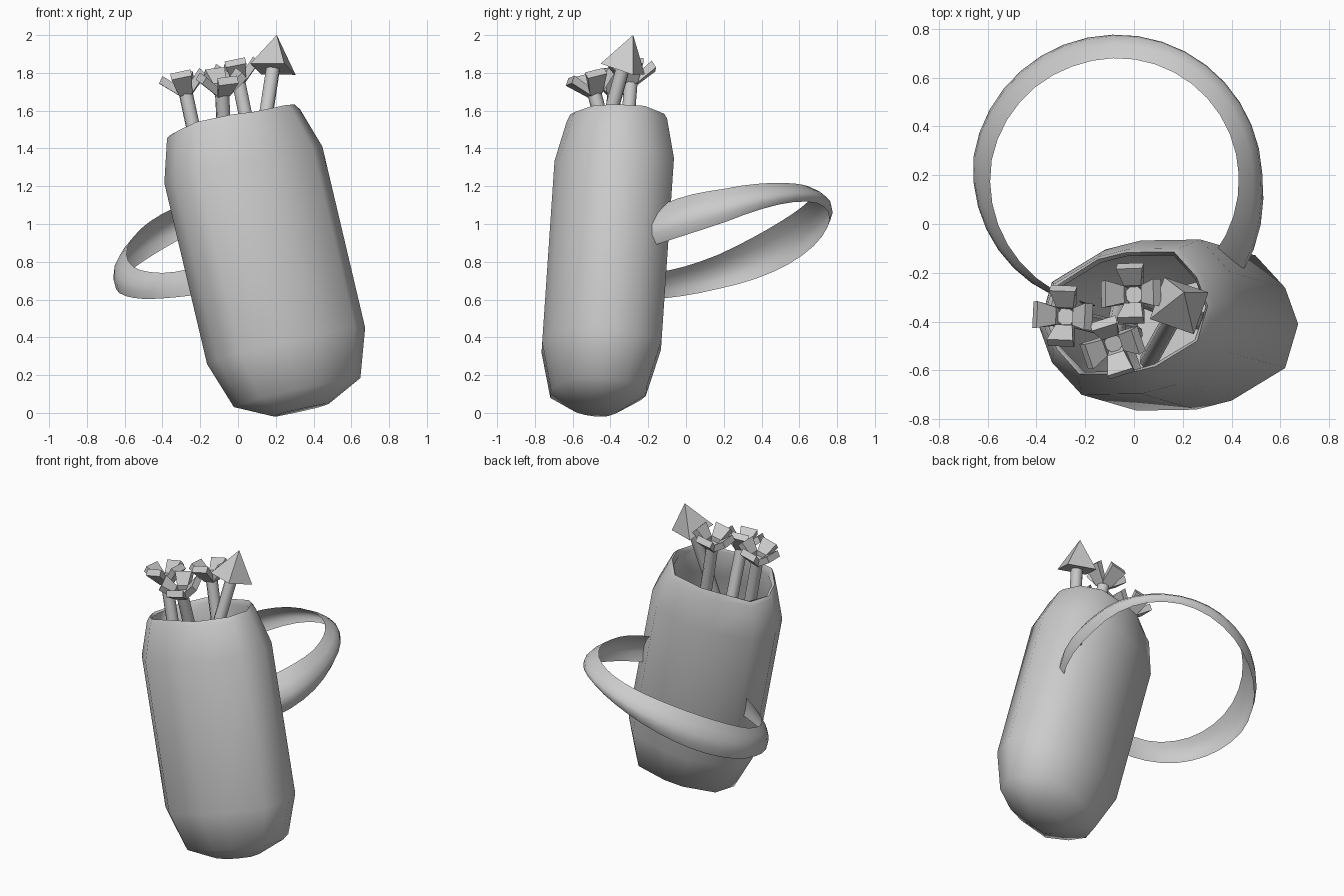
import bpy, bmesh, math, random
from mathutils import Vector, Matrix

random.seed(4)
cube = bpy.data.objects.get("Cube")
if cube:
    bpy.data.objects.remove(cube)

grey = bpy.data.materials.new("plain grey")
grey.use_nodes = True
COLOUR = (0.6, 0.6, 0.6, 1)
grey.diffuse_color = COLOUR
grey.node_tree.nodes["Principled BSDF"].inputs["Base Color"].default_value = COLOUR


def finish(name, bm, angle=None):
    """Turn a bmesh into a named object, smooth below the given angle."""
    mesh = bpy.data.meshes.new(name)
    bm.to_mesh(mesh)
    bm.free()
    obj = bpy.data.objects.new(name, mesh)
    bpy.context.collection.objects.link(obj)
    mesh.materials.append(grey)
    if angle:
        bpy.ops.object.select_all(action="DESELECT")
        obj.select_set(True)
        bpy.context.view_layer.objects.active = obj
        bpy.ops.object.shade_smooth_by_angle(angle=math.radians(angle))


def bridge(bm, low, high):
    n = len(low)
    for i in range(n):
        j = (i + 1) % n
        bm.faces.new((low[i], low[j], high[j], high[i]))


def frame(start, end):
    """Matrix at start whose z axis points to end."""
    rot = (end - start).to_track_quat("Z", "Y").to_matrix().to_4x4()
    return Matrix.Translation(start) @ rot


# Quiver body: a leaning, hollow twelve-sided tube with a skewed oval outline
BOTTOM = Vector((0.335, -0.47, 0.015))
RIM = Vector((-0.03, -0.365, 1.56))
axis = (RIM - BOTTOM).normalized()
side = (Vector((1, 0, 0)) - axis * axis.x).normalized()
back = axis.cross(side)
half = [(0.43, 0.03), (0.375, 0.18), (0.25, 0.315), (0, 0.315), (-0.15, 0.28), (-0.375, 0.15)]
OUTLINE = half + [(-x, -y) for x, y in half]


def oval(bm, along, scale, wobble=0.0):
    centre = BOTTOM.lerp(RIM, along)
    ring = []
    for x, y in OUTLINE:
        lift = random.uniform(-wobble, wobble)
        ring.append(bm.verts.new(centre + (side * x + back * y) * scale + axis * lift))
    return ring


bm = bmesh.new()
profile = [(0, 0.35, 0), (0.06, 0.8, 0), (0.22, 1, 0), (0.84, 1, 0), (0.98, 0.84, 0.006),
           (1.0, 0.79, 0.015), (0.98, 0.75, 0.015), (0.84, 0.95, 0), (0.22, 0.95, 0), (0.08, 0.75, 0)]
rings = [oval(bm, *row) for row in profile]
for low, high in zip(rings, rings[1:]):
    bridge(bm, low, high)
bm.faces.new(list(reversed(rings[0])))
bm.faces.new(rings[-1])
bmesh.ops.recalc_face_normals(bm, faces=bm.faces)
finish("quiver_body", bm, 60)

# Shoulder strap: a tilted loop with a bowed section, upper edge leaning inward
bm = bmesh.new()
STEPS, ACROSS = 30, 4
rows = []
for i in range(STEPS + 1):
    deg = -37 + 297 * i / STEPS
    a = math.radians(deg)
    start = max(0, -deg / 37)
    tall = 0.16 - 0.065 * math.cos(2 * (a - math.radians(55)))
    tall += 0.04 * min(1, max(0, (deg - 180) / 40))
    mid = 0.92 + 0.17 * math.cos(a) + 0.18 * math.sin(a) + 0.045 * start
    outer = 0.597 - 0.04 * max(0, (deg - 170) / 50) + 0.045 * start
    inner = 0.5 + 0.02 * min(1, max(0, (deg - 110) / 60))
    row = []
    for k in range(ACROSS + 1):
        t = k / ACROSS
        r = outer - (outer - inner) * ((t - 0.3) / 0.7) ** 2
        z = mid + tall * (t - 0.5)
        row.append(bm.verts.new((-0.07 + r * math.cos(a), 0.18 + r * math.sin(a), z)))
    rows.append(row)
for now, after in zip(rows, rows[1:]):
    for k in range(ACROSS):
        bm.faces.new((now[k], after[k], after[k + 1], now[k + 1]))
finish("shoulder_strap", bm, 60)


# Arrows: round shafts standing in the quiver
def shaft(name, foot, top):
    bm = bmesh.new()
    length = (top - foot).length
    place = frame(foot, top) @ Matrix.Translation((0, 0, length / 2))
    bmesh.ops.create_cone(bm, cap_ends=True, segments=8, radius1=0.038,
                          radius2=0.038, depth=length, matrix=place)
    finish(name, bm, 50)


# Fletching: four flared wedge flaps around the shaft end
def fletching(name, foot, top, spin):
    bm = bmesh.new()
    base = frame(top, top + (top - foot)) @ Matrix.Rotation(spin, 4, "Z")
    section = [(0.03, -0.03, 0.035), (0.125, 0.06, 0.055), (0.1, 0.095, 0.055), (0.035, 0.03, 0.035)]
    for k in range(4):
        turn = base @ Matrix.Rotation(k * math.pi / 2, 4, "Z")
        left, right = ([bm.verts.new(turn @ Vector((r, s * w, h))) for r, h, w in section]
                       for s in (-1, 1))
        bridge(bm, left, right)
        bm.faces.new(left)
        bm.faces.new(list(reversed(right)))
    bmesh.ops.recalc_face_normals(bm, faces=bm.faces)
    finish(name, bm)


arrows = [
    ("outer", (0.0, -0.45, 0.4), (-0.28, -0.38, 1.71), 0.2),
    ("back", (0.28, -0.4, 0.4), (0.0, -0.29, 1.77), 0.4),
    ("front", (-0.05, -0.3, 1.0), (-0.085, -0.49, 1.71), 0.5),
]
for label, foot, top, spin in arrows:
    foot, top = Vector(foot), Vector(top)
    shaft(label + "_arrow_shaft", foot, top)
    fletching(label + "_arrow_fletching", foot, top, spin)

# Upturned arrow with a four-sided point
foot, neck = Vector((0.06, -0.56, 1.0)), Vector((0.185, -0.335, 1.82))
tip = Vector((0.205, -0.28, 2.0))
shaft("pointed_arrow_shaft", foot, neck)
bm = bmesh.new()
place = frame(neck, tip) @ Matrix.Translation((0, 0, 0.095)) @ Matrix.Rotation(0.8, 4, "Z")
bmesh.ops.create_cone(bm, cap_ends=True, segments=4, radius1=0.135, radius2=0,
                      depth=0.19, matrix=place)
finish("arrow_point", bm)
